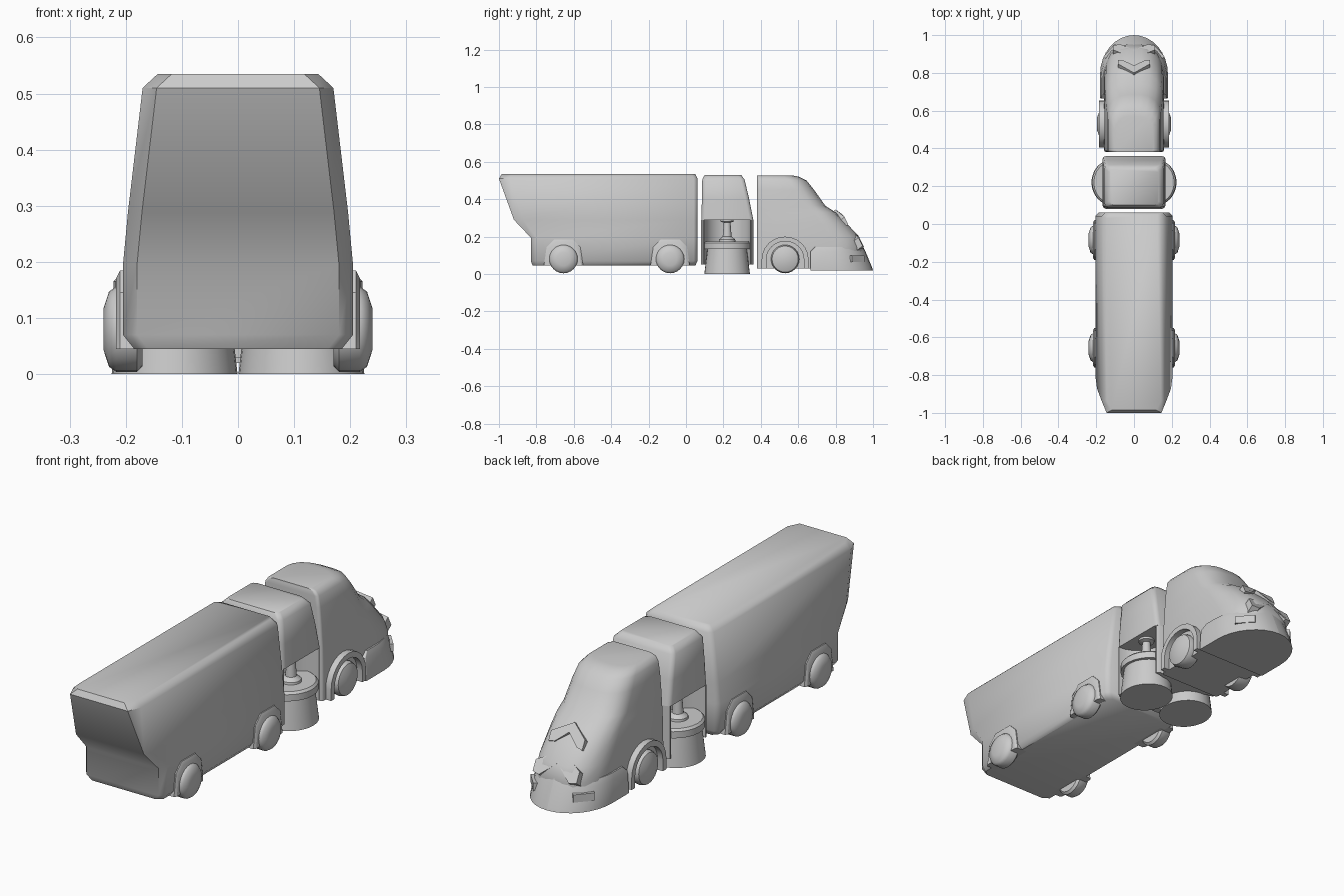
import bpy, bmesh
from math import cos, sin, pi, radians, tau

if "Cube" in bpy.data.objects:
    bpy.data.objects.remove(bpy.data.objects["Cube"])


def make(name, verts, faces, angle=45):
    me = bpy.data.meshes.new(name)
    me.from_pydata(verts, [], faces)
    bm = bmesh.new()
    bm.from_mesh(me)
    bmesh.ops.recalc_face_normals(bm, faces=bm.faces)
    bm.to_mesh(me)
    bm.free()
    ob = bpy.data.objects.new(name, me)
    bpy.context.collection.objects.link(ob)
    bpy.ops.object.select_all(action='DESELECT')
    ob.select_set(True)
    bpy.context.view_layer.objects.active = ob
    if angle:
        bpy.ops.object.shade_smooth_by_angle(angle=radians(angle))
    return ob


def skin(name, rings, angle=45):
    """Join equal-length rings and cap both ends."""
    n = len(rings[0])
    verts = [p for r in rings for p in r]
    faces = [(i * n + j, i * n + (j + 1) % n, (i + 1) * n + (j + 1) % n, (i + 1) * n + j)
             for i in range(len(rings) - 1) for j in range(n)]
    faces += [tuple(range(n)), tuple(range((len(rings) - 1) * n, len(rings) * n))]
    return make(name, verts, faces, angle)


def level(z, hw, ya, yb, ca, cb, k=1):
    """Horizontal slice: rectangle with elliptical corners ca at ya and cb at yb."""
    half = []
    for i in range(k + 1):
        t = pi / 2 * i / k
        half.append((hw - ca[0] + ca[0] * sin(t), ya + ca[1] - ca[1] * cos(t)))
    for i in range(k + 1):
        t = pi / 2 * i / k
        half.append((hw - cb[0] + cb[0] * cos(t), yb - cb[1] + cb[1] * sin(t)))
    return [(x, y, z) for x, y in half] + [(-x, y, z) for x, y in reversed(half)]


def lathe(name, profile, centre, axis='Z', side=1, n=24, sx=1.0):
    """Spin (along, radius) pairs about an axis."""
    rings = []
    for a, r in profile:
        ring = []
        for i in range(n):
            c, s = r * cos(tau * i / n), r * sin(tau * i / n)
            p = (c * sx, s, a) if axis == 'Z' else (a * side, c, s)
            ring.append(tuple(p[j] + centre[j] for j in range(3)))
        rings.append(ring)
    return skin(name, rings, 40)


def prism(name, pts, offset, angle=0):
    return skin(name, [pts, [tuple(p[j] + offset[j] for j in range(3)) for p in pts]], angle)


# Rear container with overhanging tail
skin("rear_container", [level(z, hw, ya, yb, (.025, cy), (.02, .02)) for z, hw, ya, yb, cy in (
    (.045, .185, -.82, .05, .02), (.07, .205, -.83, .062, .03), (.195, .205, -.83, .062, .03),
    (.29, .196, -.92, .062, .05), (.51, .17, -1.0, .062, .06), (.535, .143, -.985, .05, .05))], 50)

# Middle housing above the brushes
skin("middle_housing", [level(z, hw, ya, yb, (.02, .02), (.02, .02), 2) for z, hw, ya, yb in (
    (.29, .168, .082, .36), (.40, .163, .085, .338), (.505, .155, .087, .313), (.53, .13, .10, .295))])

# Lower middle body with round recesses for the brushes
arc = [(.165 - .125 * sin(pi * i / 12), .22 - .125 * cos(pi * i / 12)) for i in range(13)]
half = [(.15, .08), (.165, .09)] + arc + [(.165, .35), (.15, .36)]
outline = half + [(-x, y) for x, y in reversed(half)]
prism("brush_recess_body", [(x, y, .05) for x, y in outline], (0, 0, .24), 40)

# Cab with sloping nose
skin("cab", [level(z, hw, .38, yb, (.015, .012), (hw * .75, d), 4) for z, hw, yb, d in (
    (.03, .158, .93, .14), (.14, .158, .95, .16), (.20, .157, .925, .16), (.27, .155, .86, .14),
    (.33, .151, .80, .12), (.365, .149, .745, .11), (.45, .142, .685, .10),
    (.50, .134, .645, .09), (.52, .12, .605, .08), (.527, .10, .57, .07))])

# Rounded front bumper
skin("bumper", [level(z, hw, ya, yb, (.005, .005), (hw, d), 8) for z, hw, ya, yb, d in (
    (.02, .18, .665, 1.0, .21), (.035, .18, .665, .995, .21),
    (.12, .174, .665, .96, .19), (.145, .165, .69, .948, .19))], 35)

# Raised arrow plates on the nose
for name, half in (
    ("upper_nose_arrow", [(0, .80, .345), (.085, .848, .305), (.085, .868, .265), (.055, .865, .27), (0, .84, .315)]),
    ("lower_nose_arrow", [(0, .878, .245), (.11, .922, .195), (.11, .945, .15), (.075, .952, .145), (0, .922, .205)])):
    pts = half + [(-x, y, z) for x, y, z in reversed(half[1:4])]
    prism(name, pts, (0, -.06, -.045))

for s, tag in ((1, "right"), (-1, "left")):
    # Container wheels and faceted arches
    for y, end in ((-.655, "rear"), (-.085, "front")):
        rings = []
        for x, k in ((.16, 1), (.21, 1), (.217, .9)):
            rings.append([(s * x, y + a * k, .045 + b * k) for a, b in (
                (-.105, 0), (-.09, .1), (-.05, .14), (.05, .14), (.09, .1), (.105, 0))])
        skin(f"{end}_arch_{tag}", rings, 30)
        lathe(f"{end}_wheel_{tag}", [(.17, .066), (.18, .076), (.217, .076), (.23, .067), (.24, .036)],
              (0, y, .08), 'X', s)

    # Cab wheel, arch band and sill
    lathe(f"cab_wheel_{tag}", [(.12, .07), (.165, .076), (.182, .07), (.195, .036)], (0, .53, .08), 'X', s)
    outer = [(-.125 * cos(pi * i / 12), .08 + .12 * sin(pi * i / 12)) for i in range(13)]
    inner = [(-.1 * cos(pi * i / 12), .08 + .095 * sin(pi * i / 12)) for i in range(13)]
    band = [(-.125, .03)] + outer + [(.125, .03), (.1, .03)] + inner[::-1] + [(-.1, .03)]
    prism(f"cab_arch_{tag}", [(s * .14, .53 + a, b) for a, b in band], (s * .045, 0, 0), 35)

    # Headlight
    bpy.ops.mesh.primitive_cube_add(size=1, location=(s * .122, .912, .082), rotation=(0, 0, -s * .84))
    lamp = bpy.context.object
    lamp.name = f"headlight_{tag}"
    lamp.scale = (.09, .025, .035)

    # Round sweeping brush, its cap and the hanging shaft
    lathe(f"brush_{tag}", [(0, .122), (.135, .105)], (s * .113, .22, 0), n=32, sx=.92)
    lathe(f"brush_cap_{tag}", [(.135, .125), (.165, .125), (.175, .115)], (s * .107, .22, 0), n=24, sx=.92)
    lathe(f"brush_shaft_{tag}", [(.17, .045), (.185, .043), (.20, .024), (.275, .018), (.28, .035), (.30, .035)],
          (s * .113, .22, 0), n=16)
